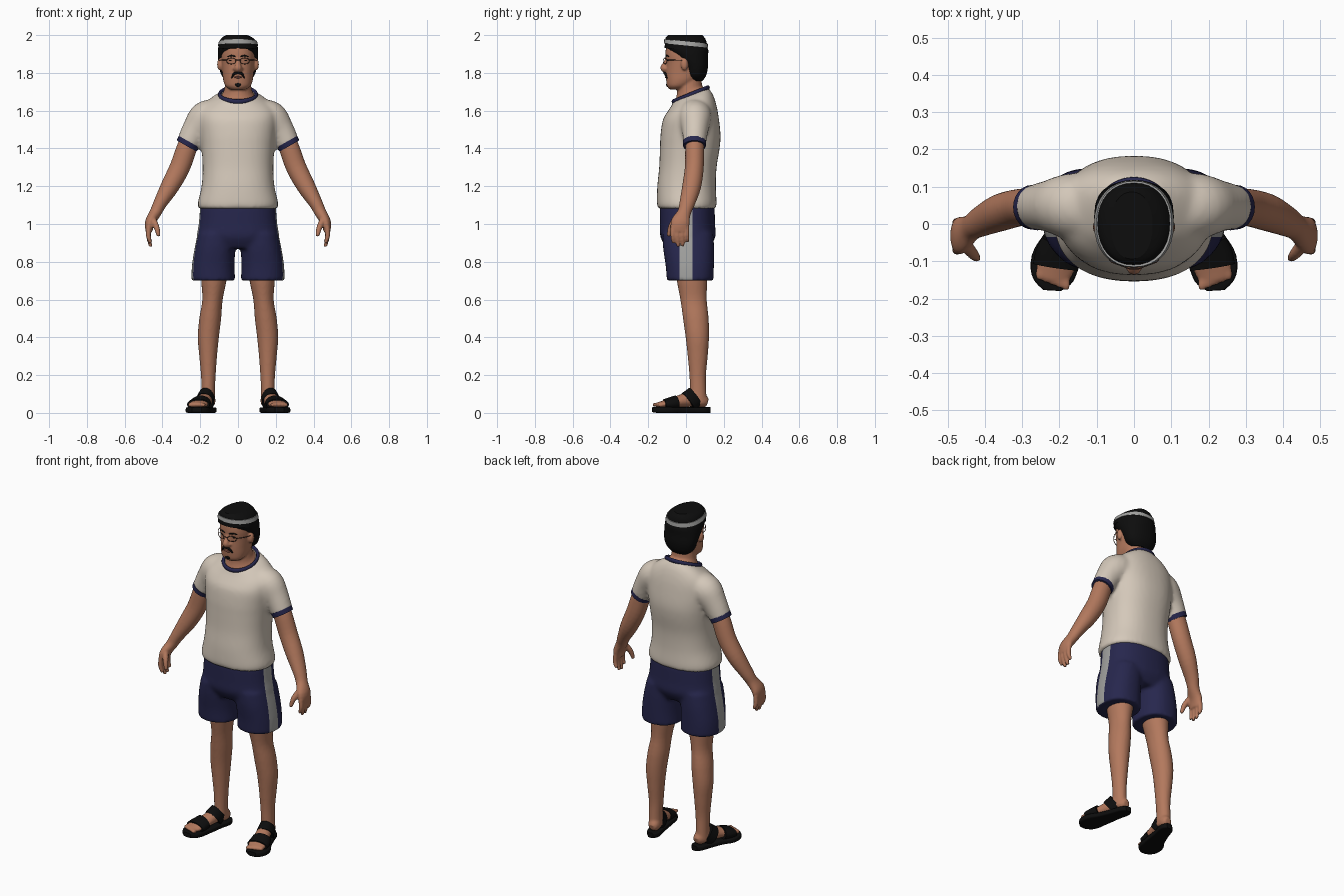
import bpy, bmesh, math
from mathutils import Vector

cube = bpy.data.objects.get("Cube")
if cube:
    bpy.data.objects.remove(cube, do_unlink=True)


def material(name, r, g, b):
    m = bpy.data.materials.new(name)
    m.use_nodes = True
    m.diffuse_color = (r, g, b, 1)
    node = next(n for n in m.node_tree.nodes if n.type == "BSDF_PRINCIPLED")
    node.inputs["Base Color"].default_value = (r, g, b, 1)
    node.inputs["Roughness"].default_value = 0.8
    return m


SKIN = material("skin", .45, .19, .11)
CLOTH = material("cream cloth", .66, .58, .49)
NAVY = material("navy cloth", .02, .02, .075)
GREY = material("grey trim", .36, .36, .35)
BLACK = material("black", .004, .004, .004)
LIP = material("lip", .2, .07, .05)
RIM = material("spectacle rim", .1, .05, .035)
X, Y, Z = Vector((1, 0, 0)), Vector((0, 1, 0)), Vector((0, 0, 1))


def smooth_keys(keys, steps):
    """Catmull-Rom through keys of (x, y, z, radius_a, radius_b, tilt)."""
    k = [Vector(tuple(q) + (0,) * (6 - len(q))) for q in keys]
    k = [k[0]] + k + [k[-1]]
    out = []
    for i in range(1, len(k) - 2):
        a, b, c, d = k[i - 1:i + 3]
        for s in range(steps):
            t = s / steps
            out.append((b * 2 + (c - a) * t + (a * 2 - b * 5 + c * 4 - d) * t ** 2
                        + (b * 3 - a - c * 3 + d) * t ** 3) / 2)
    return out + [k[-2]]


def loft(bm, keys, side=1, ref=None, n=24, power=2, steps=4):
    """Skin rings; level rings by default, across the path when ref is given."""
    ks = smooth_keys(keys, steps)
    rings = []
    for i, k in enumerate(ks):
        a, b = X, Vector((0, 1, k[5]))
        if ref:
            t = (Vector(ks[min(i + 1, len(ks) - 1)][:3]) - Vector(ks[max(i - 1, 0)][:3])).normalized()
            a = ref.cross(t).normalized()
            b = t.cross(a)
        ring = []
        for j in range(n):
            w = math.tau * j / n
            c, s = math.cos(w), math.sin(w)
            u = math.copysign(abs(c) ** (2 / power), c) * k[3]
            v = math.copysign(abs(s) ** (2 / power), s) * k[4]
            p = Vector(k[:3]) + a * u + b * v
            ring.append(bm.verts.new((p.x * side, p.y, p.z)))
        rings.append(ring)
    for r, q in zip(rings, rings[1:]):
        for j in range(n):
            bm.faces.new((r[j], r[(j + 1) % n], q[(j + 1) % n], q[j]))
    bm.faces.new(rings[0])
    bm.faces.new(rings[-1])


def ball(bm, centre, radii, side=1):
    made = bmesh.ops.create_uvsphere(bm, u_segments=16, v_segments=10, radius=1)["verts"]
    for v in made:
        v.co = Vector((side * (centre[0] + v.co.x * radii[0]),
                       centre[1] + v.co.y * radii[1], centre[2] + v.co.z * radii[2]))


def part(name, bm, mat, voxel=0, passes=4):
    """Make an object; a voxel size fuses its pieces into one smooth skin."""
    bmesh.ops.recalc_face_normals(bm, faces=bm.faces[:])
    for f in bm.faces:
        f.smooth = len(f.verts) <= 4
    me = bpy.data.meshes.new(name)
    bm.to_mesh(me)
    bm.free()
    me.materials.append(mat)
    ob = bpy.data.objects.new(name, me)
    bpy.context.collection.objects.link(ob)
    if voxel:
        r = ob.modifiers.new("fuse", "REMESH")
        r.mode, r.voxel_size, r.use_smooth_shade = "VOXEL", voxel, True
        s = ob.modifiers.new("soften", "SMOOTH")
        s.factor, s.iterations = .5, passes
    return ob


def single(name, keys, mat, **kw):
    bm = bmesh.new()
    loft(bm, keys, **kw)
    return part(name, bm, mat)


SIDES = (("left", 1), ("right", -1))

# Shirt: torso and sleeves fused
bm = bmesh.new()
loft(bm, [(0, .005, 1.08, .208, .153), (0, .004, 1.11, .213, .158), (0, .003, 1.2, .193, .155),
          (0, .01, 1.3, .187, .152), (0, .02, 1.4, .193, .158), (0, .024, 1.47, .2, .159),
          (0, .026, 1.55, .207, .149), (0, .032, 1.61, .197, .13, .12),
          (0, .032, 1.655, .152, .11, .28), (0, .025, 1.685, .097, .092, .4)], n=40, power=2.3)
for _, s in SIDES:
    loft(bm, [(.1, .045, 1.6, .07, .085), (.17, .048, 1.56, .092, .088),
              (.225, .048, 1.495, .074, .07), (.268, .045, 1.42, .061, .06)], side=s, ref=Y)
part("shirt", bm, CLOTH, .011, 6)

# Navy collar and sleeve hems
bm = bmesh.new()
count, sides = 48, 8
grid = []
for i in range(count):
    w = math.tau * i / count
    out = Vector((math.cos(w), math.sin(w), 0))
    mid = Vector((.097 * out.x, .025 + .092 * out.y, 1.685 + .037 * out.y))
    grid.append([bm.verts.new(mid + out * .009 * math.cos(q) + Z * .013 * math.sin(q))
                 for q in (math.tau * j / sides for j in range(sides))])
for i in range(count):
    for j in range(sides):
        a, b, k = grid[i], grid[(i + 1) % count], (j + 1) % sides
        bm.faces.new((a[j], b[j], b[k], a[k]))
part("collar", bm, NAVY)
for label, s in SIDES:
    single(label + "_sleeve_hem", [(.259, .045, 1.436, .063, .062), (.272, .045, 1.413, .06, .06)],
           NAVY, side=s, ref=Y)

# Shorts: hips and two legs fused, then cut for the side stripes
bm = bmesh.new()
loft(bm, [(0, .01, .87, .2, .11), (0, .01, .93, .218, .145), (0, .008, 1.0, .208, .146),
          (0, .006, 1.1, .2, .145)], n=40, power=2.3)
for _, s in SIDES:
    loft(bm, [(.131, .022, .7, .116, .123), (.131, .02, .78, .113, .128),
              (.122, .014, .87, .108, .135), (.108, .01, .95, .105, .135)],
         side=s, n=32, power=2.3)
shorts = part("shorts", bm, NAVY, .011, 5)
graph = bpy.context.evaluated_depsgraph_get()
fused = bpy.data.meshes.new_from_object(shorts.evaluated_get(graph))
shorts.modifiers.clear()
shorts.data = fused
fused.materials.clear()
for m in (NAVY, GREY):
    fused.materials.append(m)
bm = bmesh.new()
bm.from_mesh(fused)
LOW, HIGH = -.035, .035
for y in (LOW, HIGH):
    bmesh.ops.bisect_plane(bm, geom=bm.verts[:] + bm.edges[:] + bm.faces[:],
                           plane_co=(0, y, 0), plane_no=Y)
bm.normal_update()
for f in bm.faces:
    c = f.calc_center_median()
    f.smooth = True
    f.material_index = int(LOW < c.y < HIGH and abs(c.x) > .17 and f.normal.x * c.x > 0
                           and abs(f.normal.x) > .6)
bm.to_mesh(fused)
bm.free()

for label, s in SIDES:
    # Arm with hand, fingers and thumb
    bm = bmesh.new()
    loft(bm, [(.235, .048, 1.48, .05, .045), (.268, .046, 1.41, .054, .05),
              (.308, .044, 1.3, .054, .05), (.36, .03, 1.2, .049, .05), (.412, .006, 1.11, .036, .041),
              (.437, -.01, 1.06, .031, .036), (.465, -.03, 1.01, .027, .05),
              (.472, -.034, .96, .018, .046)], side=s, ref=Y)
    for i, tip in enumerate((.9, .88, .883, .905)):
        y = -.07 + .025 * i
        loft(bm, [(.472, y, .985, .013, .013), (.474, y, .935, .013, .012),
                  (.462, y + .004, tip, .009, .009)], side=s, ref=Y, n=12)
    loft(bm, [(.455, -.05, 1.03, .018, .018), (.432, -.08, .985, .016, .015),
              (.42, -.093, .935, .01, .01)], side=s, ref=Y, n=12)
    part(label + "_arm", bm, SKIN, .006, 3)

    # Leg with foot and toes
    bm = bmesh.new()
    loft(bm, [(.125, .03, .76, .07, .085), (.128, .032, .7, .067, .081), (.135, .04, .6, .054, .07),
              (.147, .052, .5, .058, .068), (.157, .06, .4, .056, .062), (.158, .062, .3, .047, .053),
              (.157, .062, .2, .039, .044), (.158, .064, .12, .036, .043),
              (.158, .066, .05, .037, .045)], side=s)
    loft(bm, [(.15, .115, .055, .02, .02), (.152, .09, .062, .034, .038), (.165, .04, .075, .037, .043),
              (.187, -.04, .06, .044, .032), (.209, -.11, .047, .053, .021),
              (.216, -.15, .042, .042, .014)], side=s, ref=Z)
    for i in range(5):
        ball(bm, (.182 + .018 * i, -.162 + .007 * i, .043), (.011, .018, .012), s)
    part(label + "_leg", bm, SKIN, .007, 3)

    # Sandal sole and straps
    single(label + "_sandal_sole",
           [(.148, .13, .015, .018, .015), (.15, .1, .015, .038, .015), (.167, .04, .015, .042, .015),
            (.189, -.04, .015, .053, .015), (.211, -.1, .015, .065, .016),
            (.217, -.15, .016, .054, .016), (.219, -.178, .017, .024, .013)],
           BLACK, side=s, ref=Z, power=5)
    single(label + "_instep_strap", [(.166, .05, .088, .042, .056), (.176, .012, .058, .05, .058)],
           BLACK, side=s, ref=Z)
    single(label + "_toe_strap", [(.195, -.05, .055, .054, .038), (.205, -.085, .048, .06, .034),
                                  (.21, -.115, .044, .061, .029)], BLACK, side=s, ref=Z)

# Head, neck, nose and ears
bm = bmesh.new()
loft(bm, [(0, .025, 1.67, .094, .09, .4), (0, .025, 1.7, .077, .075, .3), (0, .02, 1.73, .07, .066),
          (0, .02, 1.8, .065, .06)])
loft(bm, [(0, -.045, 1.712, .042, .042), (0, -.04, 1.73, .066, .06), (0, -.02, 1.76, .078, .085),
          (0, -.005, 1.8, .083, .102), (0, 0, 1.85, .088, .105), (0, 0, 1.9, .09, .109),
          (0, 0, 1.95, .08, .1), (0, 0, 1.975, .05, .06)], n=32, power=2.2)
loft(bm, [(0, -.096, 1.885, .011, .01), (0, -.108, 1.85, .014, .014), (0, -.118, 1.826, .02, .019),
          (0, -.106, 1.808, .017, .011)], ref=Y, n=14)
for _, s in SIDES:
    ball(bm, (.096, -.008, 1.845), (.015, .02, .033), s)
    ball(bm, (.015, -.108, 1.822), (.012, .014, .01), s)
part("head", bm, SKIN, .006, 3)

# Hair, cap and band
single("hair", [(0, .055, 1.757, .055, .032), (0, .052, 1.785, .086, .054), (0, .05, 1.83, .1, .066),
                (0, .03, 1.88, .106, .086), (0, .01, 1.92, .106, .108), (0, 0, 1.945, .1, .108)],
       BLACK, n=32, power=2.2)
single("cap", [(0, 0, 1.922, .106, .113, -.08), (0, 0, 1.96, .1, .111, -.08),
               (-.004, -.002, 1.985, .083, .104, -.04), (-.006, -.004, 2.0, .056, .09)],
       BLACK, n=32, power=2.2)
single("cap_band", [(0, 0, 1.945, .107, .117, -.1), (0, 0, 1.967, .101, .115, -.1)],
       GREY, n=32, power=2.2)

# Face details
single("moustache", [(-.034, -.099, 1.772, .003, .003), (-.02, -.11, 1.795, .007, .007),
                     (0, -.114, 1.801, .007, .007), (.02, -.11, 1.795, .007, .007),
                     (.034, -.099, 1.772, .003, .003)], BLACK, ref=Z, n=10)
bm = bmesh.new()
ball(bm, (0, -.104, 1.777), (.022, .007, .006))
part("lips", bm, LIP)
bm = bmesh.new()
ball(bm, (0, -.097, 1.738), (.018, .008, .012))
part("chin_tuft", bm, BLACK)
for label, s in SIDES:
    bm = bmesh.new()
    ball(bm, (.035, -.094, 1.866), (.012, .006, .005), s)
    part(label + "_eye", bm, BLACK)
    single(label + "_eyebrow", [(.014, -.106, 1.886, .004, .004), (.036, -.1, 1.892, .005, .005),
                                (.056, -.086, 1.885, .003, .003)], BLACK, side=s, ref=Z, n=8)
    # Spectacle rim and temple
    rim = [(.036 + .024 * math.cos(w), -.111 + .009 * math.cos(w), 1.863 + .016 * math.sin(w), .0018, .0018)
           for w in (math.tau * i / 16 for i in range(17))]
    single(label + "_spectacle_rim", rim, RIM, side=s, ref=Y, n=6, steps=1)
    single(label + "_spectacle_temple", [(.06, -.102, 1.868, .002, .002), (.09, -.06, 1.868, .002, .002),
                                         (.1, -.01, 1.865, .002, .002)], RIM, side=s, ref=Z, n=6)
single("spectacle_bridge", [(-.013, -.12, 1.868, .002, .002), (.013, -.12, 1.868, .002, .002)],
       RIM, ref=Z, n=6)
